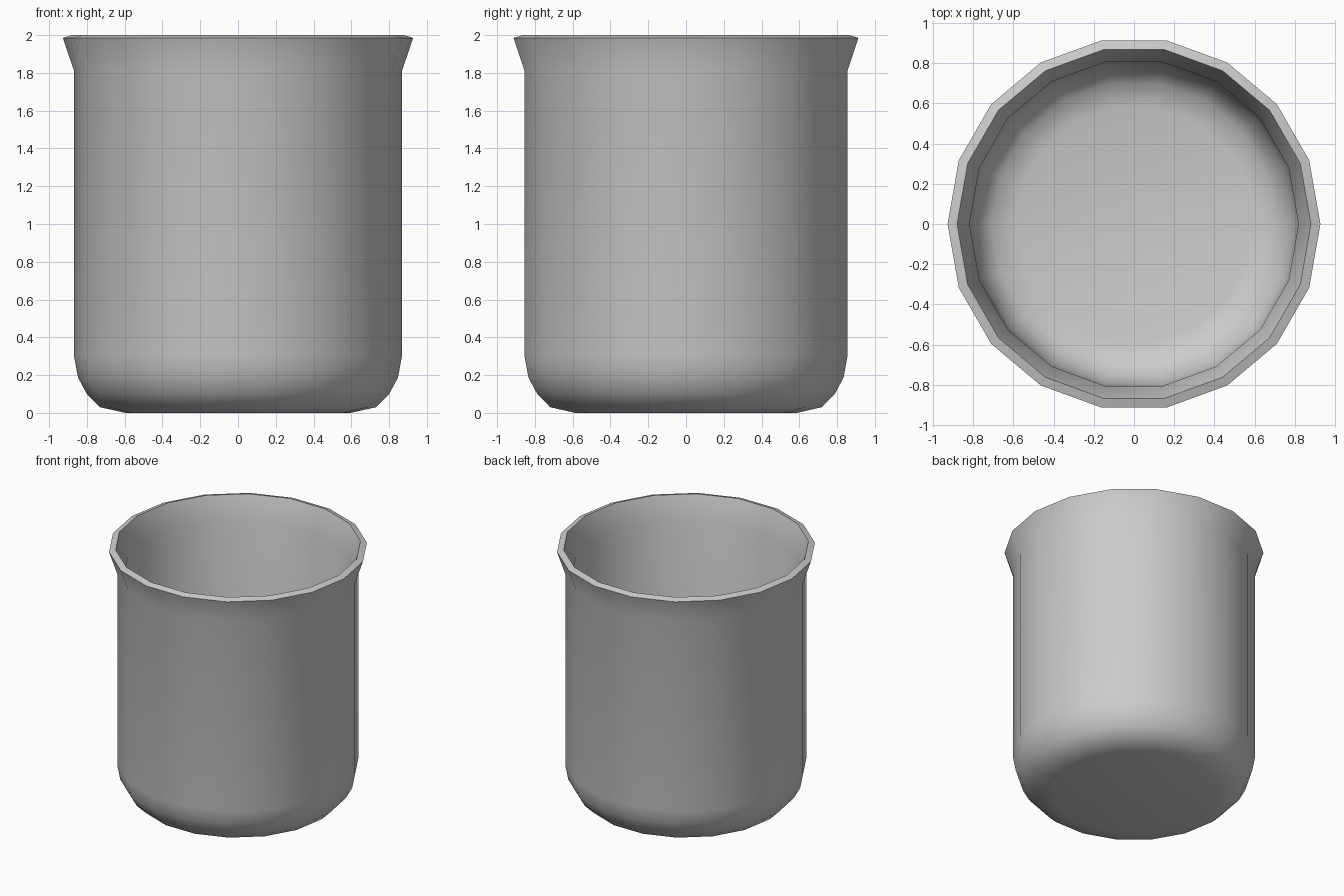
import bpy, bmesh
from math import cos, sin, pi, radians

if "Cube" in bpy.data.objects:
    bpy.data.objects.remove(bpy.data.objects["Cube"])

SIDES = 18

# (radius, z) from the underside, up the outer wall, over the lip, down the inside
PROFILE = [
    (0.595, 0.0), (0.73, 0.03), (0.80, 0.10), (0.847, 0.187), (0.868, 0.30),
    (0.868, 1.81), (0.927, 1.985), (0.88, 2.0),
    (0.818, 1.81), (0.818, 0.31), (0.80, 0.21), (0.765, 0.14), (0.71, 0.08), (0.59, 0.05),
]

# Beaker body: the profile spun into rings, capped at the base and inner floor
bm = bmesh.new()
rings = [[bm.verts.new((r * cos(2 * pi * i / SIDES), r * sin(2 * pi * i / SIDES), z))
          for i in range(SIDES)] for r, z in PROFILE]
for low, high in zip(rings, rings[1:]):
    for i in range(SIDES):
        j = (i + 1) % SIDES
        bm.faces.new((low[i], low[j], high[j], high[i]))
bm.faces.new(rings[0][::-1])
bm.faces.new(rings[-1])
bmesh.ops.recalc_face_normals(bm, faces=bm.faces)

mesh = bpy.data.meshes.new("beaker")
bm.to_mesh(mesh)
bm.free()
beaker = bpy.data.objects.new("beaker", mesh)
bpy.context.collection.objects.link(beaker)

# Smooth walls with a crisp lip
bpy.context.view_layer.objects.active = beaker
beaker.select_set(True)
bpy.ops.object.shade_smooth_by_angle(angle=radians(40))
